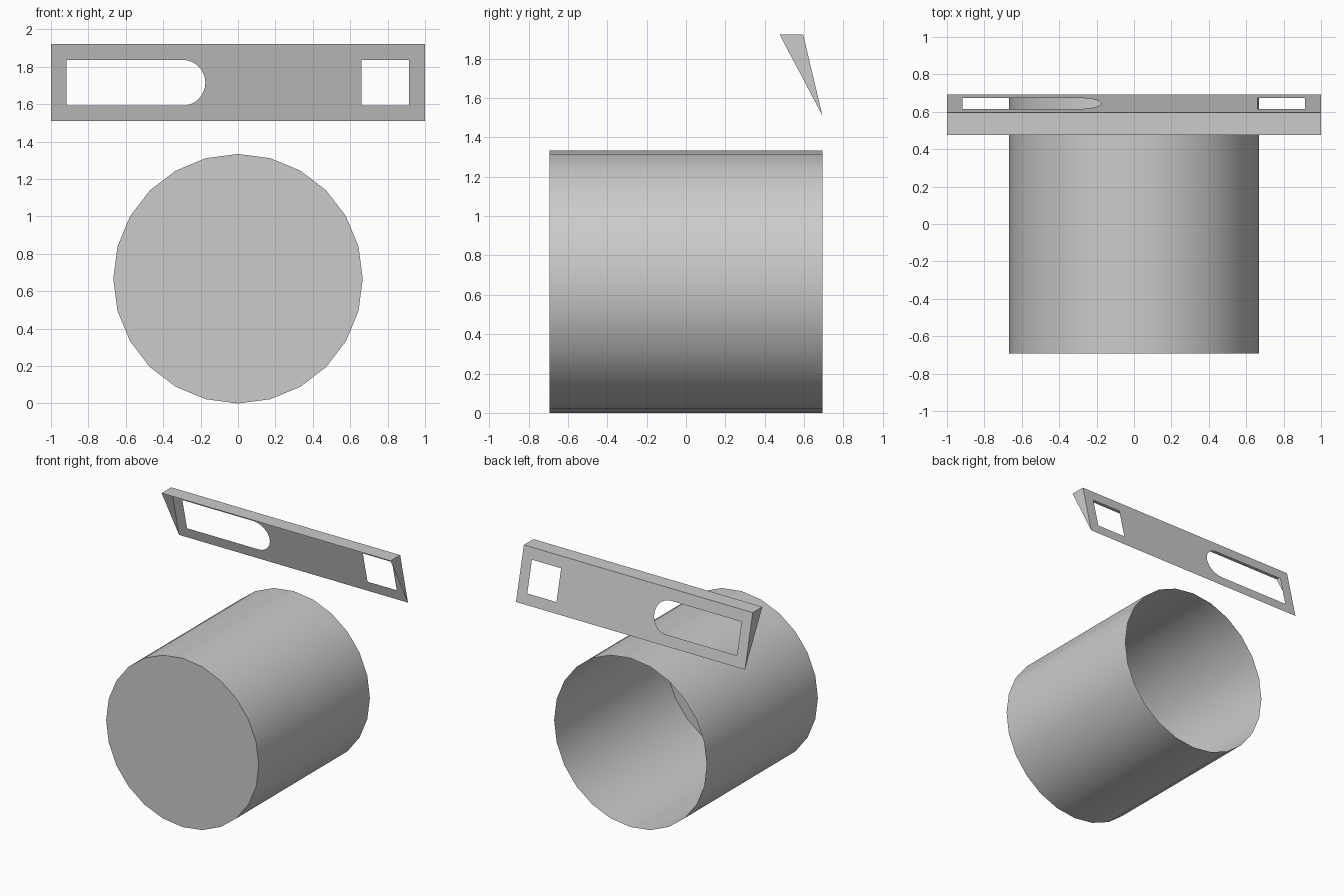
import bpy, bmesh, math
from mathutils import Matrix, Vector

if "Cube" in bpy.data.objects:
    bpy.data.objects.remove(bpy.data.objects["Cube"])


def finish(name, bm):
    mesh = bpy.data.meshes.new(name)
    bm.to_mesh(mesh)
    bm.free()
    obj = bpy.data.objects.new(name, mesh)
    bpy.context.collection.objects.link(obj)
    return obj


# Drum: 24-sided shell, closed at the front, open at the back
R, HALF = 0.667, 0.693
bm = bmesh.new()
bmesh.ops.create_cone(bm, cap_ends=True, segments=24, radius1=R, radius2=R, depth=2 * HALF,
                      matrix=Matrix.Translation((0, 0, R)) @ Matrix.Rotation(math.pi / 2, 4, 'X'))
back = [f for f in bm.faces if f.calc_center_median().y > 0.5]
bmesh.ops.delete(bm, geom=back, context='FACES_ONLY')
drum = finish("drum", bm)
bpy.context.view_layer.objects.active = drum
drum.select_set(True)
bpy.ops.object.shade_smooth_by_angle(angle=math.radians(30))

# Sight bar: sloping back plate with a slot and a square window
Z0, Z1, Y_LOW, Y_TOP, Y_FRONT = 1.51, 1.923, 0.693, 0.595, 0.475


def on_plate(x, z):
    return Vector((x, Y_LOW + (Y_TOP - Y_LOW) * (z - Z0) / (Z1 - Z0), z))


def rect(x0, x1, z0, z1):
    return [(x0, z0), (x1, z0), (x1, z1), (x0, z1)]


H0, H1 = 1.592, 1.837
r = (H1 - H0) / 2
arc = [(-0.297 + r * math.cos(a), (H0 + H1) / 2 + r * math.sin(a))
       for a in (math.pi * (i / 16 - 0.5) for i in range(17))]
slot = [(-0.917, H0)] + arc + [(-0.917, H1)]

bm = bmesh.new()
edges = []
for loop in (rect(-1, 1, Z0, Z1), slot, rect(0.66, 0.915, H0, H1)):
    vs = [bm.verts.new(on_plate(x, z)) for x, z in loop]
    edges += [bm.edges.new((vs[i - 1], vs[i])) for i in range(len(vs))]
normal = Vector((0, Z1 - Z0, Y_LOW - Y_TOP)).normalized()
bmesh.ops.triangle_fill(bm, use_beauty=True, use_dissolve=False, edges=edges, normal=normal)
for f in bm.faces:
    f.normal_update()
    if f.normal.y < 0:
        f.normal_flip()

# Top ledge and triangular end plates; the front of the bar stays open
bm.verts.ensure_lookup_table()
bl, br, tr, tl = bm.verts[:4]
fl, fr = [bm.verts.new((x, Y_FRONT, Z1)) for x in (-1, 1)]
for face in ((fl, fr, tr, tl), (fl, tl, bl), (fr, br, tr)):
    bm.faces.new(face)
finish("sight_bar", bm)
